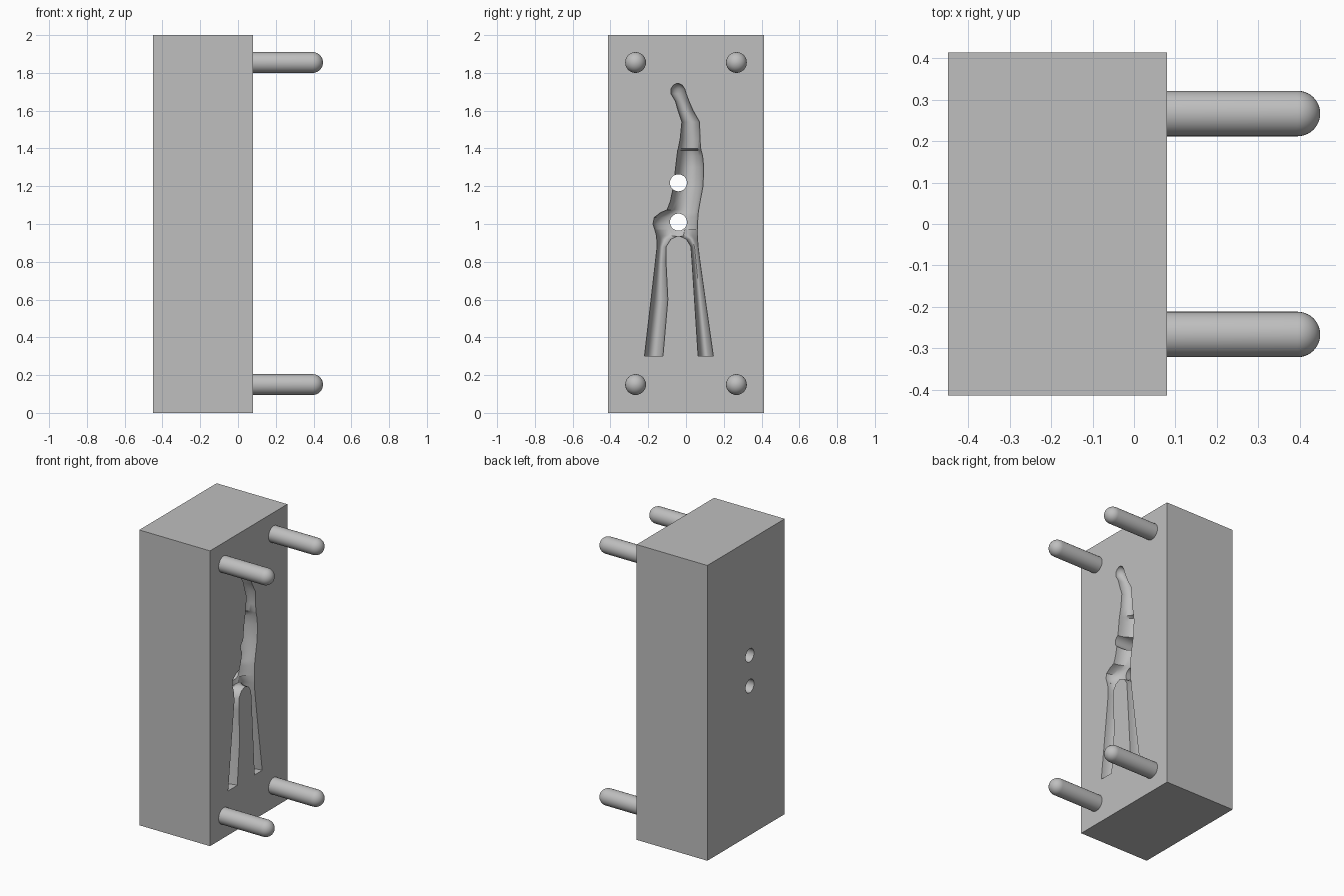
import bpy, bmesh, math
from mathutils import Vector

if "Cube" in bpy.data.objects:
    bpy.data.objects.remove(bpy.data.objects["Cube"], do_unlink=True)

FACE, BACK = 0.08, -0.45      # parting face and rear face of the block
HALF_Y, HEIGHT = 0.414, 2.0
SEG = 32

grey = bpy.data.materials.new("plain_grey")
grey.use_nodes = True
grey.diffuse_color = (0.52, 0.52, 0.52, 1)
grey.node_tree.nodes["Principled BSDF"].inputs["Base Color"].default_value = grey.diffuse_color


def finish(name, bm):
    bmesh.ops.recalc_face_normals(bm, faces=bm.faces)
    mesh = bpy.data.meshes.new(name)
    bm.to_mesh(mesh)
    bm.free()
    mesh.materials.append(grey)
    obj = bpy.data.objects.new(name, mesh)
    bpy.context.collection.objects.link(obj)
    return obj


def loft(name, rings):
    """Skin ellipses given as (centre, first half axis, second half axis)."""
    bm = bmesh.new()
    loops = []
    for c, u, v in rings:
        angles = [2 * math.pi * i / SEG for i in range(SEG)]
        loops.append([bm.verts.new(Vector(c) + Vector(u) * math.cos(a) + Vector(v) * math.sin(a))
                      for a in angles])
    for a, b in zip(loops, loops[1:]):
        for i in range(SEG):
            j = (i + 1) % SEG
            bm.faces.new((a[i], a[j], b[j], b[i]))
    bm.faces.new(loops[0])
    bm.faces.new(loops[-1])
    return finish(name, bm)


def rod(name, y, z, r, stations):
    """Round rod along x; stations are (x, radius scale)."""
    return loft(name, [((x, y, z), (0, r * s, 0), (0, 0, r * s)) for x, s in stations])


def hollow(name, rows):
    """Cutter from rows of (z, low y, high y, depth)."""
    return loft(name, [((FACE, (a + b) / 2, z), (0, (b - a) / 2, 0), (d, 0, 0))
                       for z, a, b, d in rows])


def smooth(obj):
    bpy.ops.object.select_all(action='DESELECT')
    obj.select_set(True)
    bpy.context.view_layer.objects.active = obj
    bpy.ops.object.shade_smooth_by_angle(angle=math.radians(35))


# Block
bm = bmesh.new()
bmesh.ops.create_cube(bm, size=1)
for v in bm.verts:
    v.co = ((FACE + BACK) / 2 + v.co.x * (FACE - BACK), v.co.y * 2 * HALF_Y, (v.co.z + 0.5) * HEIGHT)
block = finish("mould_block", bm)

# Cavity: arm and body, two legs, and two through holes
cutters = [
    hollow("body_cutter", [
        (0.937, -0.154, 0.06, 0.07), (1.0, -0.175, 0.061, 0.09), (1.035, -0.168, 0.063, 0.09),
        (1.06, -0.135, 0.065, 0.09), (1.075, -0.1, 0.067, 0.09), (1.12, -0.083, 0.075, 0.09),
        (1.2, -0.066, 0.09, 0.1), (1.3, -0.055, 0.094, 0.11), (1.36, -0.048, 0.088, 0.11),
        (1.39, -0.044, 0.08, 0.1), (1.4, -0.041, 0.078, 0.065), (1.45, -0.031, 0.074, 0.06),
        (1.54, -0.022, 0.072, 0.055), (1.6, -0.042, 0.038, 0.055), (1.65, -0.056, 0.016, 0.05),
        (1.69, -0.08, 0.001, 0.045), (1.715, -0.08, -0.006, 0.04), (1.735, -0.067, -0.02, 0.025),
        (1.744, -0.05, -0.036, 0.008)]),
    hollow("front_leg_cutter", [
        (0.3, -0.22, -0.122, 0.085), (0.6, -0.185, -0.096, 0.085), (0.8, -0.162, -0.106, 0.08),
        (0.88, -0.153, -0.105, 0.075), (0.92, -0.155, -0.08, 0.075), (0.939, -0.157, -0.04, 0.075),
        (0.97, -0.165, -0.02, 0.075)]),
    hollow("rear_leg_cutter", [
        (0.3, 0.064, 0.145, 0.085), (0.6, 0.045, 0.102, 0.085), (0.8, 0.032, 0.074, 0.08),
        (0.88, 0.026, 0.064, 0.075), (0.92, 0.002, 0.061, 0.075), (0.939, -0.04, 0.06, 0.075),
        (0.97, -0.05, 0.06, 0.075)]),
]
for i, z in enumerate((1.01, 1.218)):
    cutters.append(rod(f"hole_cutter_{i}", -0.04, z, 0.045, [(BACK - 0.1, 1), (FACE + 0.02, 1)]))

for cutter in cutters:
    cutter.hide_render = True
    mod = block.modifiers.new("carve", 'BOOLEAN')
    mod.operation = 'DIFFERENCE'
    mod.solver = 'EXACT'
    mod.object = cutter
    bpy.context.view_layer.objects.active = block
    bpy.ops.object.modifier_apply(modifier=mod.name)
for cutter in cutters:
    bpy.data.objects.remove(cutter, do_unlink=True)
smooth(block)

# Round-nosed locating pins
R = 0.055
nose = [(0.45 - R + R * math.sin(t), math.cos(t))
        for t in (math.pi / 2 * k / 10 * 0.985 for k in range(11))]
for side, y in (("front", -0.267), ("rear", 0.267)):
    for level, z in (("lower", 0.15), ("upper", 1.855)):
        smooth(rod(f"{side}_{level}_pin", y, z, R, [(FACE - 0.01, 1)] + nose))
